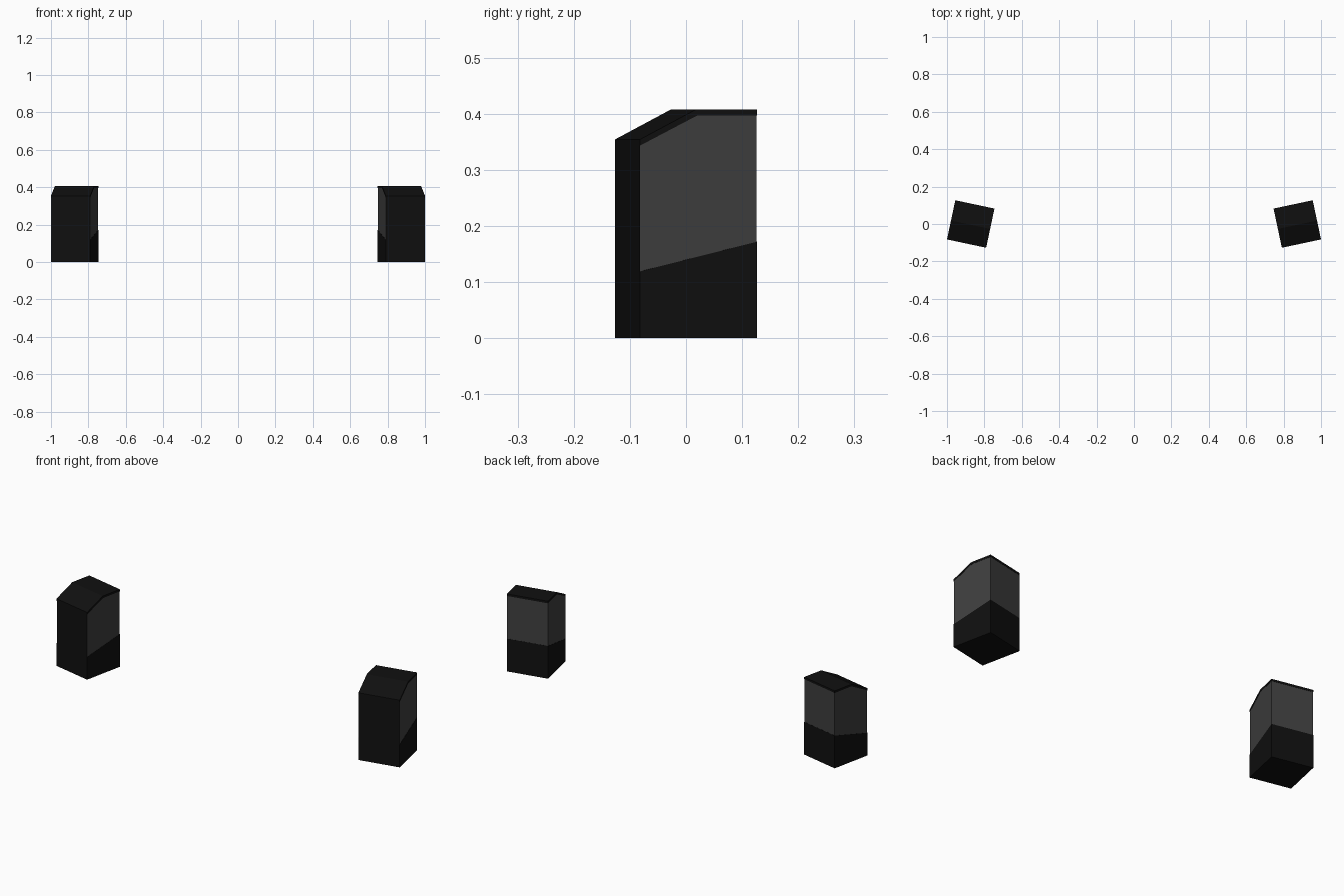
import bpy, bmesh, math
from mathutils import Matrix

if "Cube" in bpy.data.objects:
    bpy.data.objects.remove(bpy.data.objects["Cube"])

H = 0.107            # half width and half depth of a cabinet
CX = 0.873           # distance of each cabinet from the centre
TURN = math.radians(12)


def material(name, v):
    m = bpy.data.materials.new(name)
    m.diffuse_color = (v, v, v, 1)
    m.use_nodes = True
    m.node_tree.nodes["Principled BSDF"].inputs["Base Color"].default_value = m.diffuse_color
    return m


BLACK = material("black", 0.005)
GREY = material("dark_grey", 0.05)


def prism(name, profile, half, mat, side):
    """Extrude a (y, z) side profile across x and place it on one side."""
    bm = bmesh.new()
    face = bm.faces.new([bm.verts.new((-half, y, z)) for y, z in profile])
    ext = bmesh.ops.extrude_face_region(bm, geom=[face])
    top = [g for g in ext["geom"] if isinstance(g, bmesh.types.BMVert)]
    bmesh.ops.translate(bm, verts=top, vec=(2 * half, 0, 0))
    bmesh.ops.recalc_face_normals(bm, faces=bm.faces)
    bm.transform(Matrix.Translation((side * CX, 0, 0)) @ Matrix.Rotation(side * TURN, 4, 'Z'))
    me = bpy.data.meshes.new(name)
    bm.to_mesh(me)
    bm.free()
    me.materials.append(mat)
    ob = bpy.data.objects.new(name, me)
    bpy.context.collection.objects.link(ob)


for label, side in (("left", -1), ("right", 1)):
    # Black base with a top edge rising to the back
    prism(label + "_base", [(-H, 0), (H, 0), (H, 0.172), (-H, 0.119)], H, BLACK, side)
    # Grey cabinet with sloped upper front
    prism(label + "_cabinet", [(-H + 0.001, 0.119), (H - 0.001, 0.171), (H - 0.001, 0.398),
                               (-0.002, 0.398), (-H + 0.001, 0.344)], H - 0.001, GREY, side)
    # Thin black front panel
    prism(label + "_front_panel", [(-H, 0.119), (-H + 0.004, 0.120), (-H + 0.004, 0.346),
                                   (-H, 0.344)], H - 0.002, BLACK, side)
    # Bent black cover over the slope and the top
    prism(label + "_top_cover", [(-H, 0.343), (-0.002, 0.397), (H, 0.397), (H, 0.408),
                                 (-0.004, 0.408), (-H, 0.354)], H, BLACK, side)
